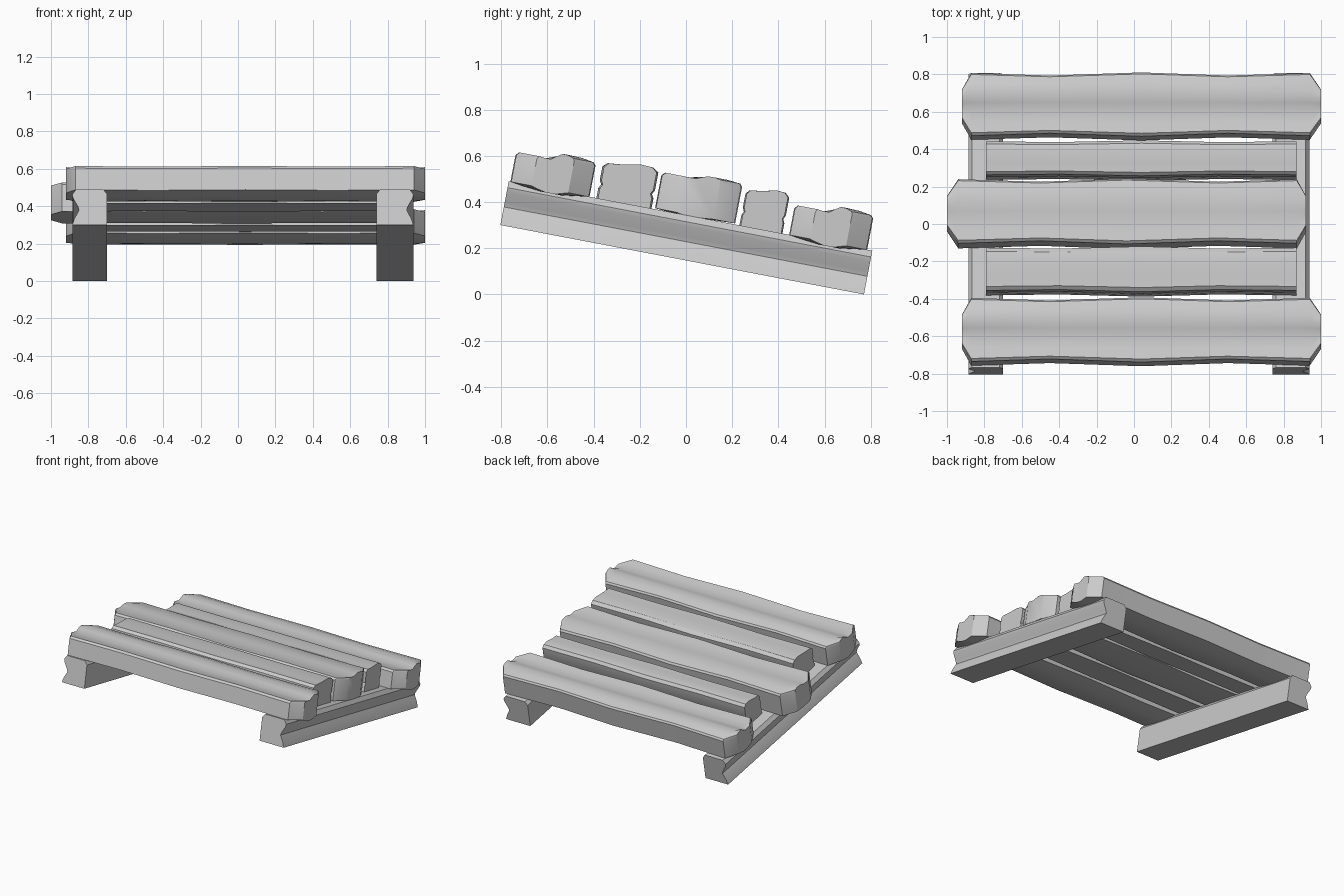
import bpy, bmesh
from math import radians
from mathutils import Matrix

if "Cube" in bpy.data.objects:
    bpy.data.objects.remove(bpy.data.objects["Cube"])

TILT = Matrix.Rotation(radians(-10.8), 4, 'X')   # whole frame slopes down to the back
BASE, TOP = 0.1444, 0.337                        # rail bottom / top in the tilted frame


def loft(name, rings):
    """Skin a list of equal-length rings, cap both ends, tilt into place."""
    bm = bmesh.new()
    vs = [[bm.verts.new(TILT @ Matrix.Translation(p).to_translation()) for p in r] for r in rings]
    n = len(rings[0])
    for a, b in zip(vs, vs[1:]):
        for i in range(n):
            j = (i + 1) % n
            bm.faces.new((a[i], a[j], b[j], b[i]))
    bm.faces.new(vs[0])
    bm.faces.new(vs[-1])
    bmesh.ops.recalc_face_normals(bm, faces=bm.faces)
    me = bpy.data.meshes.new(name)
    bm.to_mesh(me)
    bm.free()
    ob = bpy.data.objects.new(name, me)
    bpy.context.collection.objects.link(ob)
    bpy.ops.object.select_all(action='DESELECT')
    ob.select_set(True)
    bpy.context.view_layer.objects.active = ob
    bpy.ops.object.shade_smooth_by_angle(angle=radians(30))
    return ob


# Rails: (distance in from the outer face, height), grooved on the outside
def rail(name, outer, inner):
    d = 1 if outer > inner else -1
    prof = [(0, 0), (.012, .035), (.036, .08), (.03, .10), (.004, .145), (0, .165), (.02, .193)]
    pts = [(outer - d * x, BASE + z) for x, z in prof]
    pts += [(inner + d * .02, TOP), (inner, TOP - .025), (inner, BASE)]
    loft(name, [[(x, y, z) for x, z in pts] for y in (-.846, .757)])


rail("left_rail", -.886, -.70)
rail("right_rail", .938, .74)


# Planks: cross-section (fraction of width, height) swept along x with a varying width
def plank(name, u0, u1, prof, stations):
    mid, w = (u0 + u1) / 2, u1 - u0
    loft(name, [[(x, mid + off * w + (t - .5) * w * s, TOP + h) for t, h in prof]
                for x, s, off in stations])


def wide_stations(sign):
    st = [(-.92, .47, 0), (-.87, 1, 0), (-.45, .92, 0), (.04, 1.02, 0),
          (.50, .92, 0), (.94, 1, 0), (1.0, .47, 0)]
    return [(sign * x, s, o) for x, s, o in st]


SLIM_STATIONS = [(-.79, .97, 0), (-.40, .93, 0), (.04, 1.03, 0), (.45, .93, 0), (.87, .97, 0)]

outer_prof = [(0, 0), (0, .118), (.04, .132), (.2, .129), (.38, .129), (.52, .146), (.66, .161),
              (.82, .159), (.97, .150), (1, .138), (1, 0), (.65, -.017), (.4, -.017), (.15, -.008)]
middle_prof = [(0, .005), (0, .15), (.04, .164), (.18, .163), (.34, .164), (.5, .175), (.64, .183),
               (.82, .184), (.97, .178), (1, .165), (1, .005), (.65, 0), (.4, 0), (.15, 0)]
slim_prof = [(0, 0), (0, .045), (.04, .062), (0, .08), (0, .14), (.08, .158), (.35, .164),
             (.7, .179), (.9, .176), (1, .158), (1, .08), (.96, .062), (1, .045), (1, .0)]

plank("front_plank", -.835, -.493, outer_prof, wide_stations(1))
plank("front_slim_plank", -.456, -.22, slim_prof, SLIM_STATIONS)
plank("middle_plank", -.198, .148, middle_prof, wide_stations(-1))
plank("back_slim_plank", .174, .358, slim_prof, SLIM_STATIONS)
plank("back_plank", .394, .731, outer_prof, wide_stations(1))
